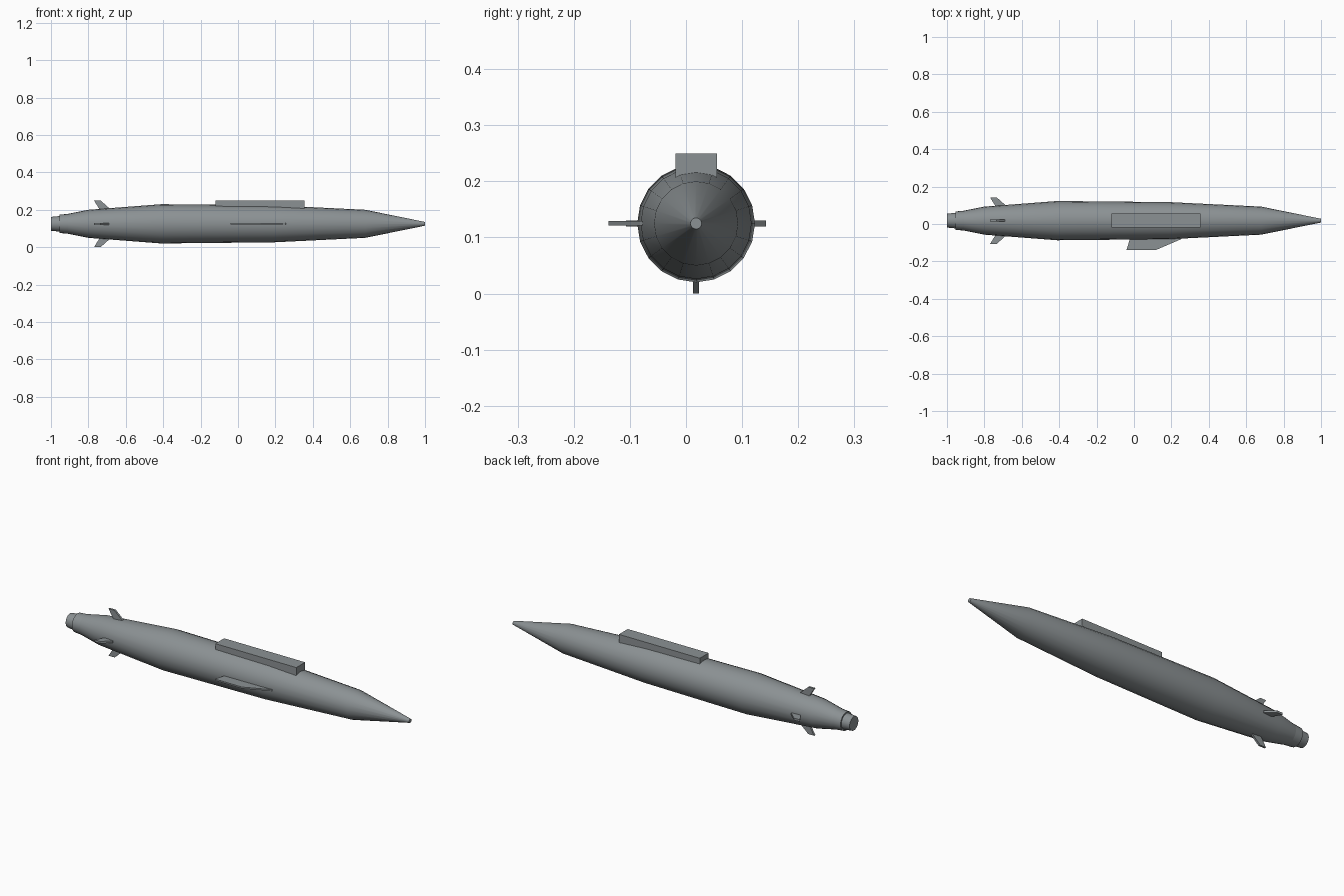
import bpy, bmesh, math
from mathutils import Matrix

cube = bpy.data.objects.get("Cube")
if cube:
    bpy.data.objects.remove(cube, do_unlink=True)

AXIS_Y, AXIS_Z = 0.018, 0.125   # centre line of the body
SIDES = 20


def material(name, rgb):
    mat = bpy.data.materials.new(name)
    mat.use_nodes = True
    mat.diffuse_color = (*rgb, 1)
    mat.node_tree.nodes["Principled BSDF"].inputs["Base Color"].default_value = (*rgb, 1)
    return mat


grey = material("warm_grey", (0.26, 0.285, 0.295))


def finish(name, bm, smooth=False):
    bmesh.ops.recalc_face_normals(bm, faces=bm.faces)
    mesh = bpy.data.meshes.new(name)
    bm.to_mesh(mesh)
    bm.free()
    obj = bpy.data.objects.new(name, mesh)
    bpy.context.collection.objects.link(obj)
    obj.location = (0, AXIS_Y, AXIS_Z)
    mesh.materials.append(grey)
    if smooth:
        bpy.ops.object.select_all(action="DESELECT")
        obj.select_set(True)
        bpy.context.view_layer.objects.active = obj
        bpy.ops.object.shade_smooth_by_angle(angle=math.radians(30))
    return obj


def lathe(name, profile):
    """Capped solid turned about the x axis from (x, radius) pairs."""
    bm = bmesh.new()
    rings = []
    for x, r in profile:
        angles = [math.tau * i / SIDES for i in range(SIDES)]
        rings.append([bm.verts.new((x, r * math.cos(a), r * math.sin(a))) for a in angles])
    for a, b in zip(rings, rings[1:]):
        for i in range(SIDES):
            j = (i + 1) % SIDES
            bm.faces.new((a[i], a[j], b[j], b[i]))
    bm.faces.new(rings[0])
    bm.faces.new(rings[-1])
    return finish(name, bm, smooth=True)


def fin(name, outline, thickness, angle):
    """Flat plate from (x, distance from axis) points, turned about the axis."""
    bm = bmesh.new()
    loops = [[bm.verts.new((x, r, side * thickness / 2)) for x, r in outline]
             for side in (-1, 1)]
    bm.faces.new(loops[0])
    bm.faces.new(loops[1])
    n = len(outline)
    for i in range(n):
        j = (i + 1) % n
        bm.faces.new((loops[0][i], loops[0][j], loops[1][j], loops[1][i]))
    bm.transform(Matrix.Rotation(angle, 4, "X"))
    return finish(name, bm)


# Body, tail collar and nozzle
lathe("body", [(-0.91, 0.053), (-0.8, 0.075), (-0.41, 0.105), (0.19, 0.099),
               (0.68, 0.075), (1.0, 0.01)])
lathe("tail_collar", [(-0.955, 0.049), (-0.91, 0.053)])
lathe("nozzle", [(-1.0, 0.037), (-0.95, 0.042)])

# Mounting rail along the top
bm = bmesh.new()
bmesh.ops.create_cube(bm, size=1)
bmesh.ops.scale(bm, vec=(0.476, 0.074, 0.06), verts=bm.verts)
bmesh.ops.translate(bm, vec=(0.118, 0, 0.095), verts=bm.verts)
finish("top_rail", bm)

# Single side wing
fin("side_wing", [(-0.01, 0.06), (-0.04, 0.156), (0.12, 0.156), (0.25, 0.1), (0.3, 0.06)],
    0.008, math.pi)

# Four swept tail fins
for i, label in enumerate(("left", "top", "right", "bottom")):
    fin("tail_fin_" + label, [(-0.73, 0.06), (-0.77, 0.125), (-0.735, 0.125),
                              (-0.69, 0.085), (-0.69, 0.06)],
        0.011, i * math.pi / 2)
